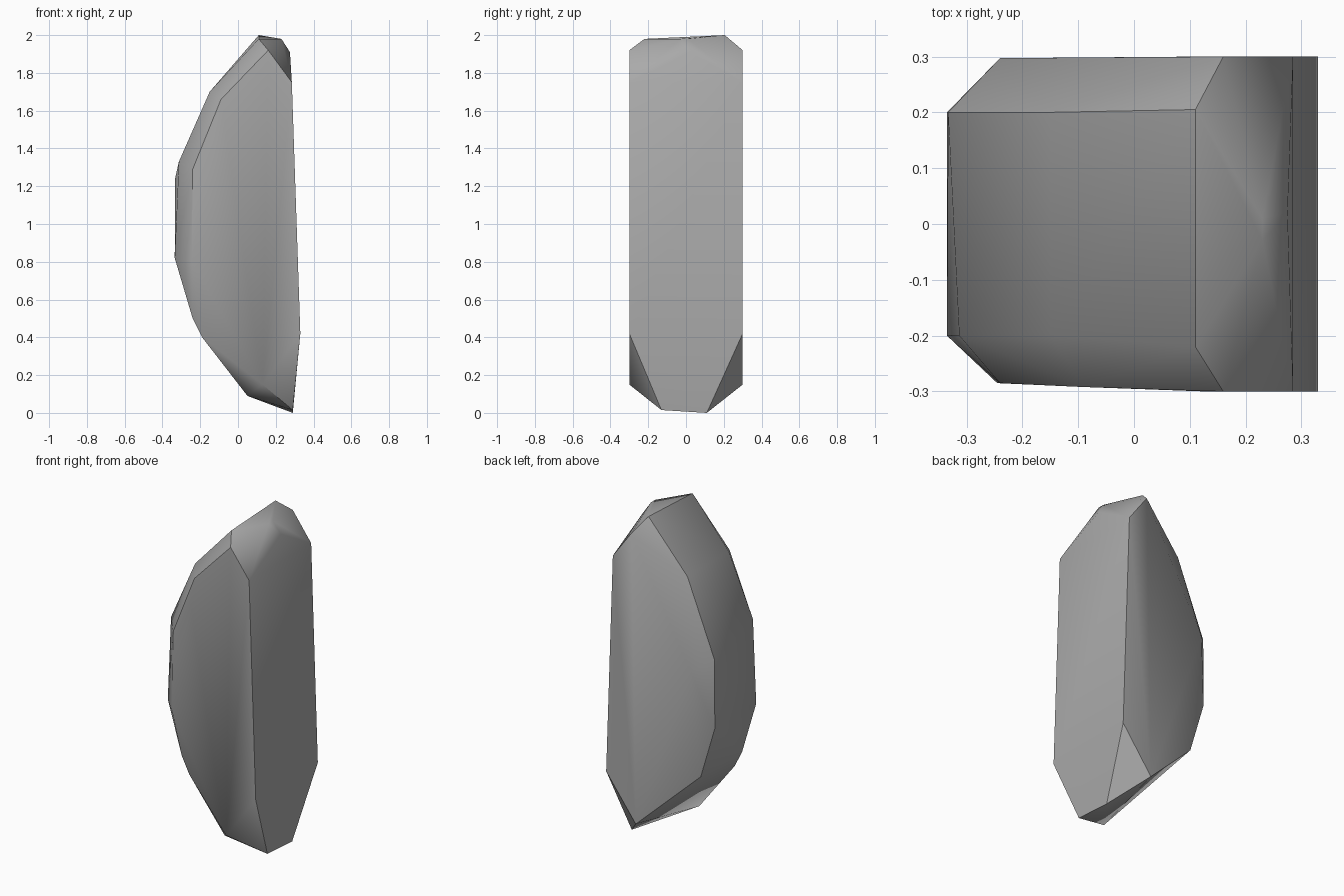
import bpy
import bmesh
import math

cube = bpy.data.objects.get("Cube")
if cube:
    bpy.data.objects.remove(cube, do_unlink=True)

# Stone colour
stone = bpy.data.materials.new("grey stone")
stone.use_nodes = True
grey = (0.4, 0.4, 0.4, 1)
stone.diffuse_color = grey
stone.node_tree.nodes["Principled BSDF"].inputs["Base Color"].default_value = grey

# Corners shared by the front and back sides (x, half depth, z)
mirrored = [(0.33, 0.3, 0.42), (0.285, 0.3, 1.75), (0.13, 0.3, 0.15),
            (0.16, 0.3, 1.92), (-0.15, 0.2, 1.7), (-0.335, 0.2, 0.82),
            (-0.24, 0.2, 0.5)]
corners = [(x, side * y, z) for x, y, z in mirrored for side in (-1, 1)]

# Chipped corners that differ: crown, foot, front bevel, back bevel
corners += [(0.11, 0.205, 2.0), (0.11, -0.22, 1.98), (0.23, 0.01, 1.98),
            (0.23, -0.03, 1.98), (0.275, 0.02, 1.91)]
corners += [(0.29, 0.11, 0.0), (0.29, -0.13, 0.015), (0.05, -0.2, 0.09),
            (-0.19, -0.2, 0.4)]
corners += [(-0.09, -0.292, 1.66), (-0.24, -0.285, 1.29),
            (-0.245, -0.285, 0.8), (-0.313, -0.2, 1.33)]
corners += [(-0.24, 0.297, 1.18), (-0.333, 0.2, 1.24)]

# Stone block wrapped around the corners
bm = bmesh.new()
for corner in corners:
    bm.verts.new(corner)
hull = bmesh.ops.convex_hull(bm, input=bm.verts)
spare = {v for v in hull["geom_interior"] + hull["geom_unused"]
         if isinstance(v, bmesh.types.BMVert)}
bmesh.ops.delete(bm, geom=list(spare), context="VERTS")
bmesh.ops.recalc_face_normals(bm, faces=bm.faces)
mesh = bpy.data.meshes.new("standing_stone")
bm.to_mesh(mesh)
bm.free()
mesh.materials.append(stone)

rock = bpy.data.objects.new("standing_stone", mesh)
bpy.context.collection.objects.link(rock)
bpy.context.view_layer.objects.active = rock
rock.select_set(True)
bpy.ops.object.shade_smooth_by_angle(angle=math.radians(40))
